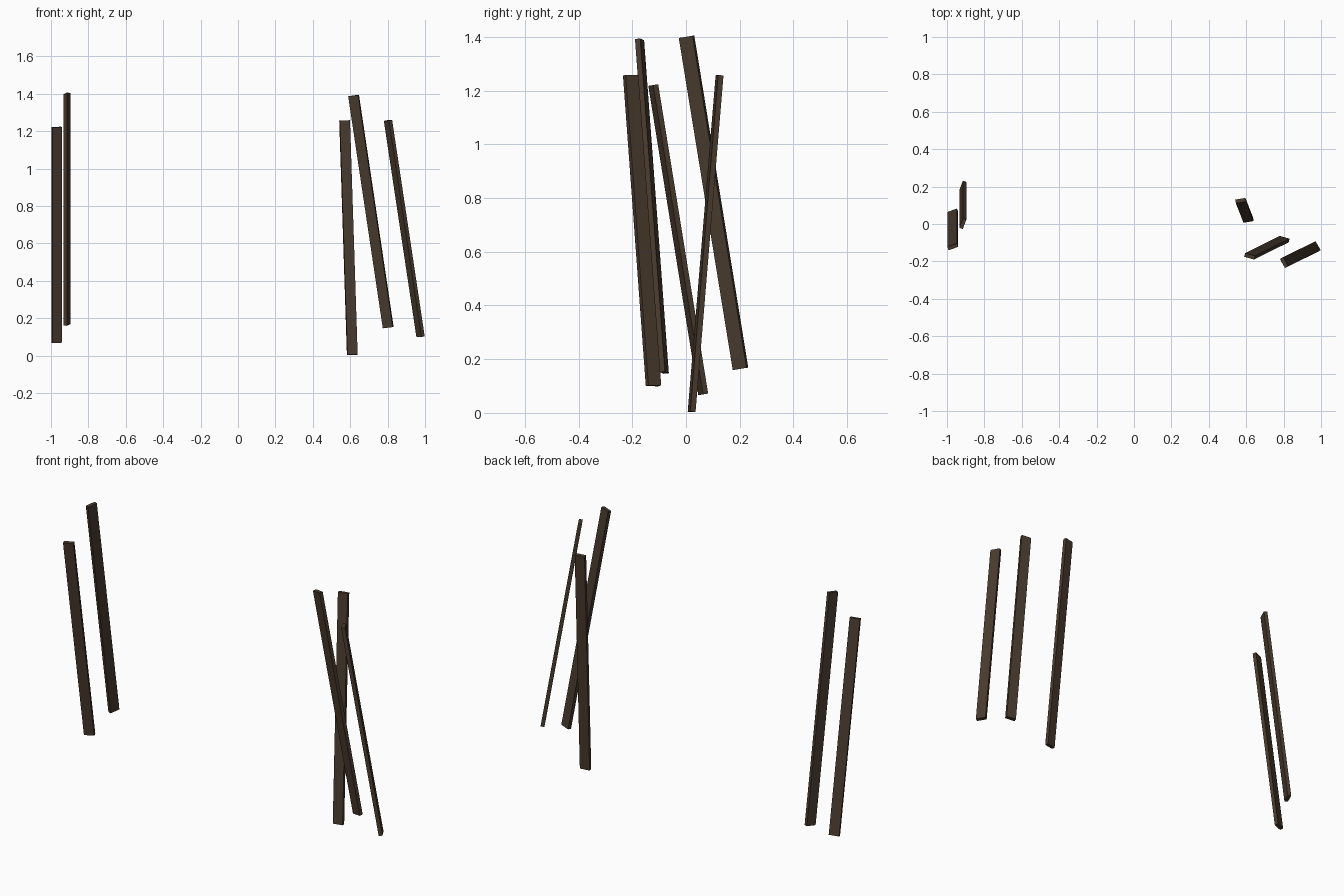
import bpy
import math
from mathutils import Vector, Matrix

if "Cube" in bpy.data.objects:
    bpy.data.objects.remove(bpy.data.objects["Cube"])

WIDTH, THICK = 0.055, 0.02

wood = bpy.data.materials.new("dark brown wood")
wood.diffuse_color = (0.066, 0.043, 0.027, 1)
wood.use_nodes = True
wood.node_tree.nodes["Principled BSDF"].inputs["Base Color"].default_value = wood.diffuse_color


def plank(name, bottom, top, yaw):
    """Square-cut plank between two end centres, turned by yaw about its length."""
    b, t = Vector(bottom), Vector(top)
    axis = (t - b).normalized()
    a = math.radians(yaw)
    across = Vector((math.cos(a), math.sin(a), 0))
    across = (across - axis * across.dot(axis)).normalized()
    depth = axis.cross(across)
    bpy.ops.mesh.primitive_cube_add(size=1)
    ob = bpy.context.object
    ob.name = name
    size = Matrix.Diagonal((WIDTH, THICK, (t - b).length, 1))
    turn = Matrix((across, depth, axis)).transposed().to_4x4()
    ob.data.transform(turn @ size)
    ob.location = (b + t) / 2
    ob.data.materials.append(wood)


# left pair of leaning planks
plank("left_outer_plank", (-0.969, 0.064, 0.069), (-0.969, -0.122, 1.221), 20)
plank("left_inner_plank", (-0.915, 0.203, 0.164), (-0.915, 0.002, 1.401), 70)

# right group of three leaning planks
plank("right_back_plank", (0.611, 0.021, 0.004), (0.570, 0.125, 1.257), 10)
plank("right_middle_plank", (0.803, -0.081, 0.150), (0.618, -0.173, 1.390), -15)
plank("right_outer_plank", (0.976, -0.121, 0.101), (0.802, -0.206, 1.257), -60)
